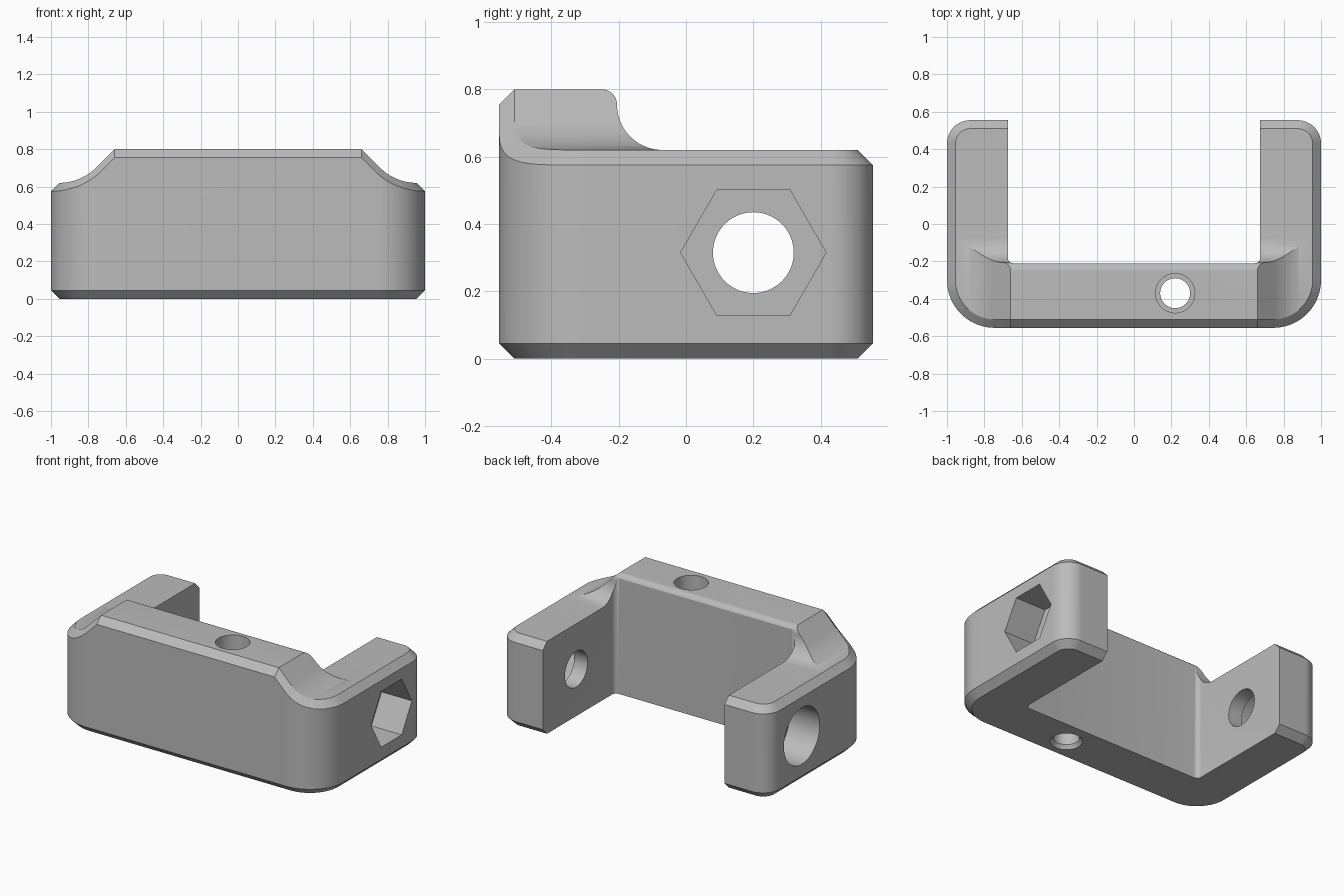
import bpy, bmesh
from math import sin, cos, pi, sqrt, radians

if "Cube" in bpy.data.objects:
    bpy.data.objects.remove(bpy.data.objects["Cube"], do_unlink=True)

CH = 0.045            # chamfer size
ARM, TOP = 0.62, 0.80  # heights of the arms and of the front wall
HALF_Y = 0.555
INNER_X, WALL_Y = 0.675, -0.21

plastic = bpy.data.materials.new("grey_plastic")
plastic.use_nodes = True
grey = (0.5, 0.5, 0.5, 1)
plastic.diffuse_color = grey
plastic.node_tree.nodes["Principled BSDF"].inputs["Base Color"].default_value = grey


def arc(cx, cy, r, a0, a1, n=16):
    angles = [radians(a0 + (a1 - a0) * i / n) for i in range(n + 1)]
    return [(cx + r * cos(a), cy + r * sin(a)) for a in angles]


def circle(cx, cy, r, n=64):
    return arc(cx, cy, r, 0, 360, n)[:-1]


def loft(name, rings):
    """Skin a list of equal-length point rings into a closed solid."""
    bm = bmesh.new()
    rows = [[bm.verts.new(p) for p in ring] for ring in rings]
    n = len(rows[0])
    for a, b in zip(rows, rows[1:]):
        for i in range(n):
            j = (i + 1) % n
            bm.faces.new((a[i], a[j], b[j], b[i]))
    bm.faces.new(rows[0])
    bm.faces.new(rows[-1])
    bmesh.ops.recalc_face_normals(bm, faces=bm.faces)
    mesh = bpy.data.meshes.new(name)
    bm.to_mesh(mesh)
    bm.free()
    mesh.materials.append(plastic)
    obj = bpy.data.objects.new(name, mesh)
    bpy.context.collection.objects.link(obj)
    return obj


def along_x(pts, x):
    return [(x, y, z) for y, z in pts]


def along_y(pts, y):
    return [(x, y, z) for x, z in pts]


def along_z(pts, z):
    return [(x, y, z) for x, y in pts]


def mirrored(half):
    return half + [(-x, y) for x, y in reversed(half)]


def apply_boolean(target, cutter, operation="DIFFERENCE"):
    mod = target.modifiers.new(cutter.name, "BOOLEAN")
    mod.object, mod.operation, mod.solver = cutter, operation, "EXACT"
    bpy.context.view_layer.objects.active = target
    bpy.ops.object.modifier_apply(modifier=mod.name)
    bpy.data.objects.remove(cutter, do_unlink=True)


# U-shaped footprint, with its outer side inset by c
def footprint(c):
    half = arc(INNER_X - 0.03, WALL_Y + 0.03, 0.03, -90, 0, 6)
    half += [(INNER_X, HALF_Y - c)]
    half += arc(0.875, 0.43, 0.125 - c, 90, 0)
    half += arc(0.745, -0.30, 0.255 - c, 0, -90, 24)
    return mirrored(half)


body = loft("clamp_body", [along_z(footprint(CH), 0), along_z(footprint(0), CH),
                           along_z(footprint(0), 1.0)])

# Shoulder profile across the width: flat top, slope, fillet onto the arms
SH_X, SH_R = 0.956, 0.28
shoulder = [(0.66, TOP)] + arc(SH_X, ARM + SH_R, SH_R, 225, 270, 20)
shoulder += [(1.2, ARM), (1.2, -0.2)]
apply_boolean(body, loft("shoulder_envelope", [along_y(mirrored(shoulder), y) for y in (-1, 1)]),
              "INTERSECT")

# Profile along the depth: rounded edge, then fillet onto the arms
depth = [(-1, -0.2), (-1, TOP + 0.1), (-0.6, TOP + 0.1), (-0.6, TOP)]
depth = [(-1, -0.2), (-1, TOP)]
depth += arc(-0.25, TOP - 0.045, 0.045, 90, 0, 10)
depth += arc(-0.07, ARM + 0.135, 0.135, 180, 270, 20)[1:]
depth += [(1, ARM), (1, -0.2)]
apply_boolean(body, loft("depth_envelope", [along_x(depth, x) for x in (-1.3, 1.3)]),
              "INTERSECT")


# Chamfer that follows the top edge around the outside
def shoulder_height(x):
    x = abs(x)
    if x <= 0.66:
        return TOP
    if x >= SH_X:
        return ARM
    if x < SH_X - SH_R * sqrt(0.5):
        return TOP - (x - 0.66)
    return ARM + SH_R - sqrt(SH_R ** 2 - (SH_X - x) ** 2)


def chamfer_path(inset):
    half = [(0.6, HALF_Y - inset)]
    half += arc(0.875, 0.43, 0.125 - inset, 90, 0)
    half += arc(0.745, -0.30, 0.255 - inset, 0, -90, 32)
    half += [(0.66, inset - HALF_Y)]
    return mirrored(half)


rings = []
for edge, inner, outer in zip(chamfer_path(CH), chamfer_path(CH + 0.02), chamfer_path(-0.02)):
    on_arm = edge[1] > 0
    h = ARM if on_arm else shoulder_height(edge[0])
    rings.append([(*inner, h + 0.02), (*outer, h - CH - 0.02), (*outer, h + 0.02)])
apply_boolean(body, loft("edge_chamfer", rings), "DIFFERENCE")

# Cross bolt bore, hexagonal nut pocket and round head pocket
BY, BZ = 0.20, 0.315
bolt, head = circle(BY, BZ, 0.12), circle(BY, BZ, 0.19)
nut = circle(BY, BZ, 0.216, 6)
for name, pts, x0, x1 in (("bolt_bore", bolt, -1.1, 1.1),
                          ("nut_pocket", nut, 0.775, 1.1),
                          ("head_pocket", head, -1.1, -0.775)):
    apply_boolean(body, loft(name, [along_x(pts, x0), along_x(pts, x1)]))

# Stepped vertical hole through the front wall, eased at the bottom
steps = [(0.105, -0.01), (0.08, 0.025), (0.08, 0.3), (0.105, 0.3), (0.105, 1.0)]
apply_boolean(body, loft("vertical_hole", [along_z(circle(0.22, -0.37, r), z) for r, z in steps]))

# Smooth shading with crisp edges
bpy.ops.object.select_all(action="DESELECT")
body.select_set(True)
bpy.context.view_layer.objects.active = body
bpy.ops.object.shade_smooth_by_angle(angle=radians(25))
